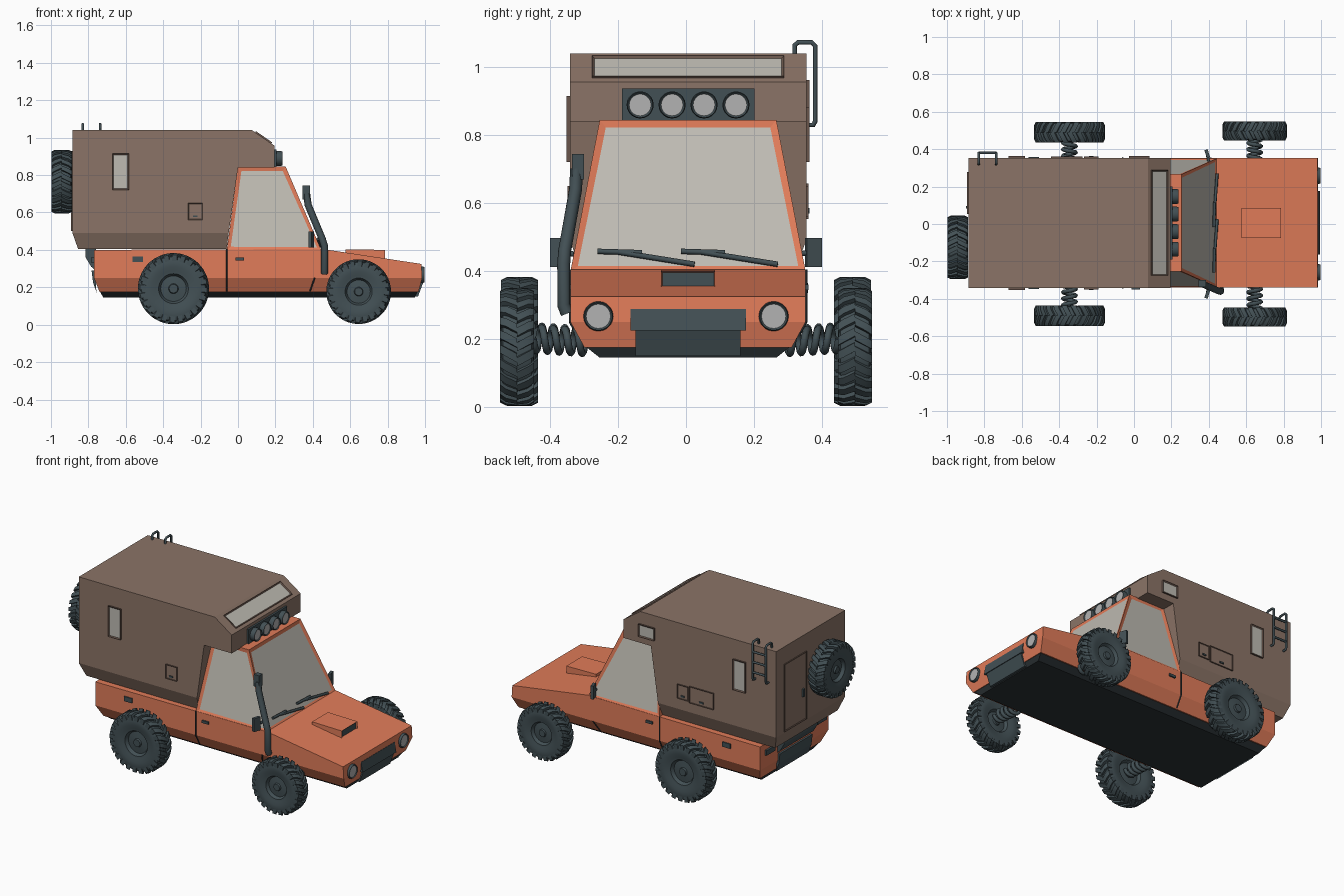
import bpy, bmesh
from math import sin, cos, pi, radians
from mathutils import Vector, Matrix, Euler

if "Cube" in bpy.data.objects:
    bpy.data.objects.remove(bpy.data.objects["Cube"])

YC = 0.006  # body centre line


def material(name, rgb):
    m = bpy.data.materials.new(name)
    m.diffuse_color = (*rgb, 1)
    m.use_nodes = True
    m.node_tree.nodes["Principled BSDF"].inputs["Base Color"].default_value = m.diffuse_color
    return m


ORANGE = material("orange_paint", (0.75, 0.20, 0.10))
BROWN = material("brown_panel", (0.26, 0.175, 0.135))
TRIM = material("brown_trim", (0.14, 0.09, 0.07))
DARK = material("dark_rubber", (0.055, 0.08, 0.09))
BLACK = material("underside_black", (0.025, 0.033, 0.037))
GLASS = material("glass", (0.52, 0.50, 0.45))
LENS = material("lens", (0.45, 0.45, 0.45))


def finish(bm, name, mat, smooth=False):
    bmesh.ops.recalc_face_normals(bm, faces=bm.faces[:])
    me = bpy.data.meshes.new(name)
    bm.to_mesh(me)
    bm.free()
    ob = bpy.data.objects.new(name, me)
    bpy.context.collection.objects.link(ob)
    me.materials.append(mat)
    if smooth:
        me.polygons.foreach_set("use_smooth", [True] * len(me.polygons))
        me.set_sharp_from_angle(angle=radians(35))
    return ob


def loft(bm, rings):
    rs = [[bm.verts.new(p) for p in r] for r in rings]
    n = len(rs[0])
    for a, b in zip(rs, rs[1:]):
        for i in range(n):
            bm.faces.new((a[i], a[(i + 1) % n], b[(i + 1) % n], b[i]))
    bm.faces.new(rs[0])
    bm.faces.new(rs[-1])


def prism(name, pts, w, mat, yc=YC):
    bm = bmesh.new()
    loft(bm, [[(x, yc + s * w, z) for x, z in pts] for s in (-1, 1)])
    return finish(bm, name, mat)


def hull(name, rows, mat):
    """Mirrored shell: rows of (x, half width, z) for one side, bridged to the other side."""
    bm = bmesh.new()
    g = [[[bm.verts.new((x, YC + s * w, z)) for x, w, z in r] for r in rows] for s in (-1, 1)]
    R, C = len(rows), len(rows[0])
    for side in g:
        for r in range(R - 1):
            for c in range(C - 1):
                bm.faces.new((side[r][c], side[r][c + 1], side[r + 1][c + 1], side[r + 1][c]))
    rim = ([(0, c) for c in range(C)] + [(r, C - 1) for r in range(1, R)]
           + [(R - 1, c) for c in range(C - 2, -1, -1)] + [(r, 0) for r in range(R - 2, 0, -1)])
    for (a, b), (c, d) in zip(rim, rim[1:] + rim[:1]):
        bm.faces.new((g[0][a][b], g[0][c][d], g[1][c][d], g[1][a][b]))
    return finish(bm, name, mat)


def box(name, loc, size, mat, rot=(0, 0, 0)):
    bm = bmesh.new()
    bmesh.ops.create_cube(bm, size=1, matrix=Matrix.LocRotScale(Vector(loc), Euler(rot), Vector(size)))
    return finish(bm, name, mat)


def inset(ob, direction, thick, depth, mat):
    """Recess the faces looking in a direction and give the panel its own material."""
    me = ob.data
    me.materials.append(mat)
    bm = bmesh.new()
    bm.from_mesh(me)
    faces = [f for f in bm.faces if f.normal.dot(Vector(direction).normalized()) > 0.88]
    bmesh.ops.inset_individual(bm, faces=faces, thickness=thick, depth=-depth)
    for f in faces:
        f.material_index = len(me.materials) - 1
    bm.to_mesh(me)
    bm.free()


def tube(name, pts, r, mat=DARK):
    cu = bpy.data.curves.new(name, "CURVE")
    cu.dimensions = "3D"
    cu.bevel_depth, cu.bevel_resolution, cu.use_fill_caps = r, 2, True
    sp = cu.splines.new("POLY")
    sp.points.add(len(pts) - 1)
    for p, q in zip(sp.points, pts):
        p.co = (*q, 1)
    cu.materials.append(mat)
    ob = bpy.data.objects.new(name, cu)
    bpy.context.collection.objects.link(ob)
    return ob


def circle(r, z, n):
    return [(r * cos(2 * pi * i / n), r * sin(2 * pi * i / n), z) for i in range(n)]


def lamp(name, x0, x1, y, z, r):
    bm = bmesh.new()
    loft(bm, [circle(r, x0, 20), circle(r, x1 - 0.008, 20), circle(r * 0.93, x1, 20)])
    bm.transform(Matrix.Translation((0, y, z)) @ Matrix.Rotation(pi / 2, 4, "Y"))
    inset(finish(bm, name, DARK, True), (1, 0, 0), 0.005, 0.005, LENS)


def wheel(name, R, W, loc, rot):
    half = [(.12, .36), (.14, .26), (.36, .22), (.42, .40), (.50, .42), (.62, .48), (.80, .48), (.90, .42), (.93, .28)]
    prof = half + [(r, -h) for r, h in reversed(half)]
    bm = bmesh.new()
    loft(bm, [circle(r * R, h * W, 36) for r, h in prof])
    n = 24
    for i in range(n):  # chevron tread lugs
        for s in (-1, 1):
            rings = []
            for h, lo, hi in ((0, .9, 1), (.33, .88, 1), (.5, .78, .95)):
                a = 2 * pi * (i + (0.25 if s > 0 else 0)) / n + 0.32 * h
                rings.append([(q * R * cos(a + d), q * R * sin(a + d), s * h * W)
                              for q, d in ((lo, -.085), (lo, .085), (hi, .075), (hi, -.075))])
            loft(bm, rings)
    bm.transform(Matrix.LocRotScale(Vector(loc), Euler(rot), None))
    finish(bm, name, DARK, True)


# Lower body and underside
hull("lower_body", [
    [(-.74, .305, .175), (.42, .305, .175), (.965, .305, .175)],
    [(-.77, .346, .25), (.42, .346, .25), (.985, .346, .25)],
    [(-.77, .346, .40), (.45, .346, .405), (.98, .346, .325)]], ORANGE)
hull("underside", [[(-.72, .26, .145), (.945, .26, .145)], [(-.74, .304, .18), (.963, .304, .18)]], BLACK)

# Cab with recessed glass
cab = hull("cab", [[(-.06, .346, .40), (.445, .346, .40)], [(0, .26, .845), (.255, .26, .845)]], ORANGE)
for d in ((1, 0, .4), (0, 1, .2), (0, -1, .2)):
    inset(cab, d, 0.028, 0.006, GLASS)

# Camper shell
prism("camper_shell", [(-.885, .49), (-.885, 1.04), (.075, 1.04), (.195, .957), (.195, .84), (0, .84), (-.05, .49)],
      .348, BROWN)
hull("camper_base", [[(-.855, .315, .405), (-.06, .315, .405)], [(-.885, .348, .49), (-.05, .348, .49)]], BROWN)

# Camper windows, hatches and door
w = box("overcab_front_window", (.135, YC, .998), (.105, .565, .016), TRIM, (0, radians(34.7), 0))
inset(w, (.57, 0, .82), 0.01, 0.005, GLASS)
for s in (-1, 1):
    y = YC + s * .348
    w = box("side_window", (-.628, y, .818), (.088, .02, .195), TRIM)
    inset(w, (0, s, 0), 0.01, 0.005, GLASS)
    h = box("side_hatch", (-.228, y, .605), (.078, .014, .09), TRIM)
    inset(h, (0, s, 0), 0.006, 0.003, BROWN)
    box("hatch_latch", (-.228, y + s * .006, .58), (.025, .008, .01), DARK)
w = box("overcab_side_window", (.028, YC + .348, .922), (.112, .02, .08), TRIM)
inset(w, (0, 1, 0), 0.01, 0.005, GLASS)
h = box("large_hatch", (-.36, YC + .348, .605), (.17, .014, .105), TRIM)
inset(h, (0, 1, 0), 0.006, 0.003, BROWN)
box("hatch_latch", (-.36, YC + .354, .575), (.03, .008, .01), DARK)
d = box("rear_door", (-.885, .165, .715), (.014, .225, .43), TRIM)
inset(d, (-1, 0, 0), 0.008, 0.004, BROWN)
box("door_handle", (-.893, .09, .68), (.012, .015, .05), DARK)

# Ladder
for x in (-.83, -.737):
    tube("ladder_rail", [(x, .32, 1.03), (x, .32, 1.065), (x, .33, 1.073), (x, .37, 1.073), (x, .38, 1.063),
                         (x, .38, .84), (x, .375, .83), (x, .345, .83)], .007)
for z in (.88, .945, 1.01):
    tube("ladder_rung", [(-.83, .38, z), (-.737, .38, z)], .007)

# Wheels and springs
for s, side in ((-1, "right"), (1, "left")):
    wheel("rear_wheel_" + side, .19, .11, (-.345, s * .49, .193), (-s * pi / 2, 0, 0))
    wheel("front_wheel_" + side, .173, .10, (.645, s * .497, .177), (-s * pi / 2, 0, 0))
    for x, z in ((-.345, .195), (.645, .19)):
        t = [i / 60 for i in range(61)]
        tube("spring_" + side, [(x + .034 * cos(2 * pi * 5 * k), s * (.28 + .17 * k),
                                 z + .01 * k + .034 * sin(2 * pi * 5 * k)) for k in t], .011)
wheel("spare_wheel", .17, .11, (-.943, -.125, .765), (0, pi / 2, 0))

# Bumpers and rear step
prism("front_bumper_upper", [(.95, .225), (.95, .288), (.984, .288), (.995, .225)], .17, DARK)
prism("front_bumper_lower", [(.93, .15), (.93, .225), (.99, .225), (.962, .15)], .155, DARK)
prism("rear_step", [(-.815, .41), (-.76, .41), (-.76, .29), (-.785, .31), (-.815, .36)], .17, DARK)
prism("rear_bumper", [(-.76, .20), (-.76, .29), (-.783, .29), (-.775, .225), (-.755, .17)], .165, DARK)

# Hood scoop
scoop = prism("hood_scoop", [(.575, .37), (.575, .403), (.785, .40), (.785, .34)], .08, ORANGE)
inset(scoop, (1, 0, 0), 0.006, 0.008, DARK)

# Lamps
for y in (-.258, .258):
    lamp("headlight", .96, .997, y, .267, .044)
    box("tail_light", (-.772, y, .345), (.02, .09, .032), DARK)
prism("roof_light_plate", [(.19, .842), (.19, .937), (.207, .937), (.207, .842)], .195, DARK)
for i in range(4):
    lamp("roof_light", .2, .237, YC - .141 + .094 * i, .889, .04)

# Snorkel
tube("snorkel_pipe", [(.463, -.35, .275), (.463, -.36, .30), (.463, -.36, .42), (.45, -.357, .46),
                      (.375, -.325, .64), (.367, -.322, .70)], .019)
box("snorkel_head", (.365, -.318, .707), (.038, .036, .075), DARK)

# Mirrors, door seams, handles and side markers
for s in (-1, 1):
    y = YC + s * .347
    box("mirror", (.392, s * .375, .455), (.018, .046, .085), DARK, (0, 0, s * .3))
    tube("mirror_arm", [(.40, s * .33, .45), (.392, s * .37, .455)], .008)
    for x0, x1 in ((-.06, -.06), (.42, .385)):
        top = .405 if x0 < 0 else .25
        tube("door_seam", [(x0 if x0 < 0 else .41, y, top), (x0 if x0 < 0 else .41, y, .25),
                           (x1, YC + s * .308, .18)], .004, BLACK)
    box("door_handle", (.01, y, .352), (.045, .016, .016), DARK)
    box("side_marker", (-.535, y, .35), (.056, .012, .03), DARK)


# Wipers lying on the windscreen
def on_glass(y, z):
    return (.255 + (.845 - z) * .427 + .008, y, z)


for y in (-.26, -.015):
    tube("wiper_arm", [on_glass(y, .458), on_glass(y + .13, .454)], .008)
    tube("wiper_blade", [on_glass(y + .06, .456), on_glass(y + .285, .42)], .008)
